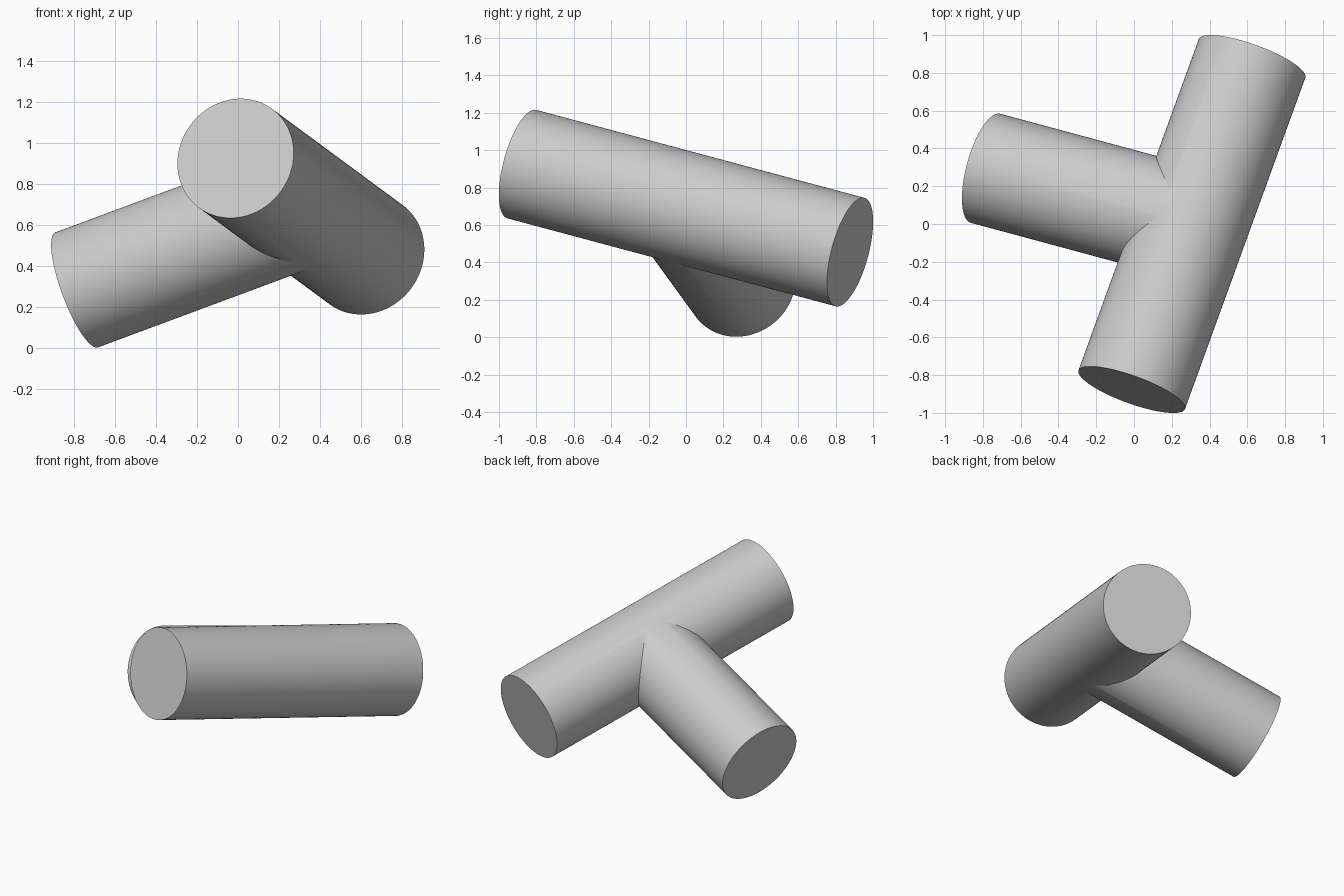
import bpy
import math
from mathutils import Vector

cube = bpy.data.objects.get("Cube")
if cube:
    bpy.data.objects.remove(cube, do_unlink=True)

# Single plain grey finish
grey = bpy.data.materials.new("light_grey")
grey.use_nodes = True
colour = (0.6, 0.6, 0.6, 1)
grey.diffuse_color = colour
grey.node_tree.nodes["Principled BSDF"].inputs["Base Color"].default_value = colour


def pipe(name, start, end, radius):
    """Solid cylinder running between two axis points."""
    start, end = Vector(start), Vector(end)
    axis = end - start
    bpy.ops.mesh.primitive_cylinder_add(
        vertices=96, radius=radius, depth=axis.length,
        location=(start + end) / 2,
        rotation=axis.to_track_quat('Z', 'Y').to_euler())
    obj = bpy.context.object
    obj.name = name
    obj.data.materials.append(grey)
    return obj


# Long tilted pipe, and a perpendicular branch ending on its axis
front_end = Vector((-0.012, -0.877, 0.925))
back_end = Vector((0.625, 0.877, 0.455))
branch_end = Vector((-0.786, 0.295, 0.284))
tee = pipe("tee_pipe", front_end, back_end, 0.3)
branch = pipe("branch_pipe", branch_end, (front_end + back_end) / 2, 0.299)

# Fuse the branch into the long pipe
union = tee.modifiers.new("join_branch", 'BOOLEAN')
union.operation = 'UNION'
union.solver = 'EXACT'
union.object = branch
bpy.ops.object.select_all(action='DESELECT')
tee.select_set(True)
bpy.context.view_layer.objects.active = tee
bpy.ops.object.modifier_apply(modifier=union.name)
bpy.data.objects.remove(branch, do_unlink=True)

# Smooth walls with crisp end rims and joint
bpy.ops.object.shade_smooth_by_angle(angle=math.radians(20))
